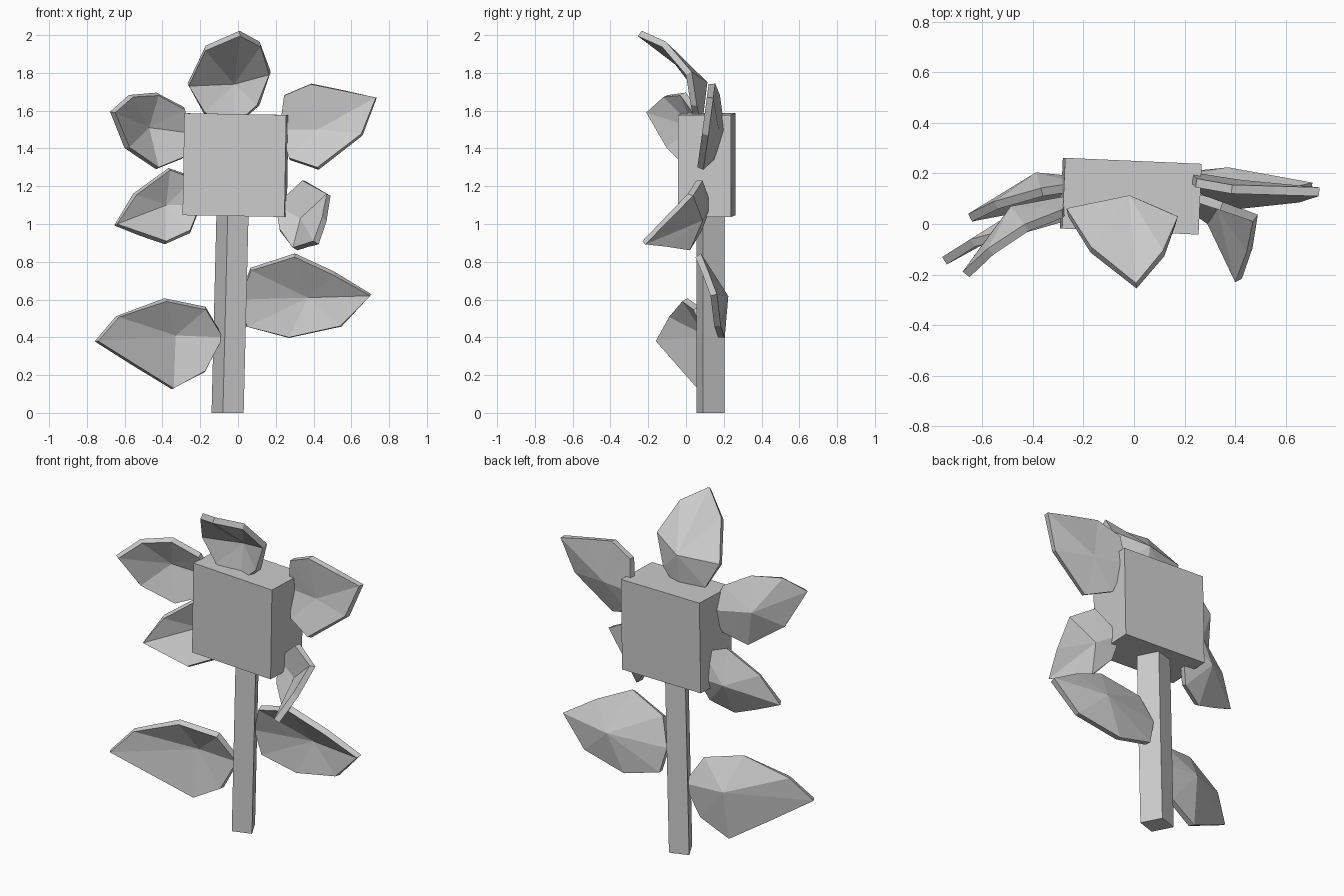
import bpy, bmesh, math
from mathutils import Vector

if "Cube" in bpy.data.objects:
    bpy.data.objects.remove(bpy.data.objects["Cube"])


def finish(name, bm):
    mesh = bpy.data.meshes.new(name)
    bm.to_mesh(mesh)
    bm.free()
    obj = bpy.data.objects.new(name, mesh)
    bpy.context.collection.objects.link(obj)
    return obj


def blade(name, base, left, tip, right, rib, bulge, thick=0.035):
    """Cupped low-poly petal: four rim points, bulged corners between them, one sunken rib point."""
    rim = [Vector(p) for p in (base, left, tip, right)]
    rib = Vector(rib)
    bm = bmesh.new()
    outline = []
    for i, p in enumerate(rim):
        mid = (p + rim[(i + 1) % 4]) / 2
        away = mid - rib
        away.y = 0
        outline += [bm.verts.new(p), bm.verts.new(mid + away * bulge[i])]
    centre = bm.verts.new(rib)
    for i, v in enumerate(outline):
        bm.faces.new((v, outline[(i + 1) % 8], centre))
    bm.normal_update()
    # the hollow side faces the front, thickness grows to the back
    if sum(f.normal.y * f.calc_area() for f in bm.faces) > 0:
        bmesh.ops.reverse_faces(bm, faces=bm.faces[:])
    obj = finish(name, bm)
    mod = obj.modifiers.new("thickness", 'SOLIDIFY')
    mod.thickness = thick
    mod.offset = -1
    return obj


# square flower head, slightly turned
bpy.ops.mesh.primitive_cube_add(size=1, location=(-0.013, 0.11, 1.312),
                                rotation=(0, math.radians(1), math.radians(-2.5)))
head = bpy.context.object
head.name = "flower_head"
head.scale = (0.54, 0.28, 0.54)

# leaning square stem
bm = bmesh.new()
section = [(-0.08, 0.055), (0.03, 0.09), (-0.03, 0.205), (-0.14, 0.17)]
low = [bm.verts.new((x, y, 0)) for x, y in section]
face = bm.faces.new(low)
top = bmesh.ops.extrude_face_region(bm, geom=[face])["geom"]
bmesh.ops.translate(bm, vec=(0.027, 0, 1.1),
                    verts=[g for g in top if isinstance(g, bmesh.types.BMVert)])
if not any(face is f for f in bm.faces):
    bm.faces.new(low)
bmesh.ops.recalc_face_normals(bm, faces=bm.faces[:])
finish("stem", bm)

# petals: base, upper/left rim, tip, lower/right rim, rib
blade("petal_top", (-0.02, 0.05, 1.52), (-0.26, 0.03, 1.73), (0.01, -0.255, 1.995),
      (0.165, 0.0, 1.79), (-0.02, 0.08, 1.74), (0.3, 0.45, 0.3, 0.3))
blade("petal_upper_left", (-0.24, 0.08, 1.48), (-0.42, -0.03, 1.68), (-0.65, -0.21, 1.59),
      (-0.42, 0.0, 1.30), (-0.47, 0.04, 1.51), (0.35, 0.3, 0.6, 0.3))
blade("petal_lower_left", (-0.2, 0.15, 1.1), (-0.36, 0.11, 1.285), (-0.64, 0.01, 1.0),
      (-0.38, 0.06, 0.91), (-0.38, 0.17, 1.1), (0.5, 0.3, 0, 0.4))
blade("petal_upper_right", (0.22, 0.17, 1.5), (0.385, 0.12, 1.74), (0.73, 0.11, 1.67),
      (0.42, 0.06, 1.30), (0.42, 0.14, 1.5), (0.5, 0, 0.5, 0.5))
blade("petal_lower_right", (0.2, 0.1, 1.1), (0.47, 0.01, 1.16), (0.40, -0.23, 0.91),
      (0.29, 0.0, 0.875), (0.33, 0.06, 1.03), (1.0, 0.1, 0, 0.3))

# stem leaves
blade("leaf_left", (-0.08, 0.1, 0.4), (-0.38, -0.02, 0.59), (-0.74, -0.16, 0.38),
      (-0.34, 0.06, 0.13), (-0.33, 0.10, 0.41), (0.6, 0.3, 0, 0.3))
blade("leaf_right", (0.01, 0.14, 0.6), (0.3, 0.05, 0.825), (0.70, 0.13, 0.62),
      (0.27, 0.17, 0.40), (0.37, 0.19, 0.61), (0.4, 0.05, 0.5, 0.4))
